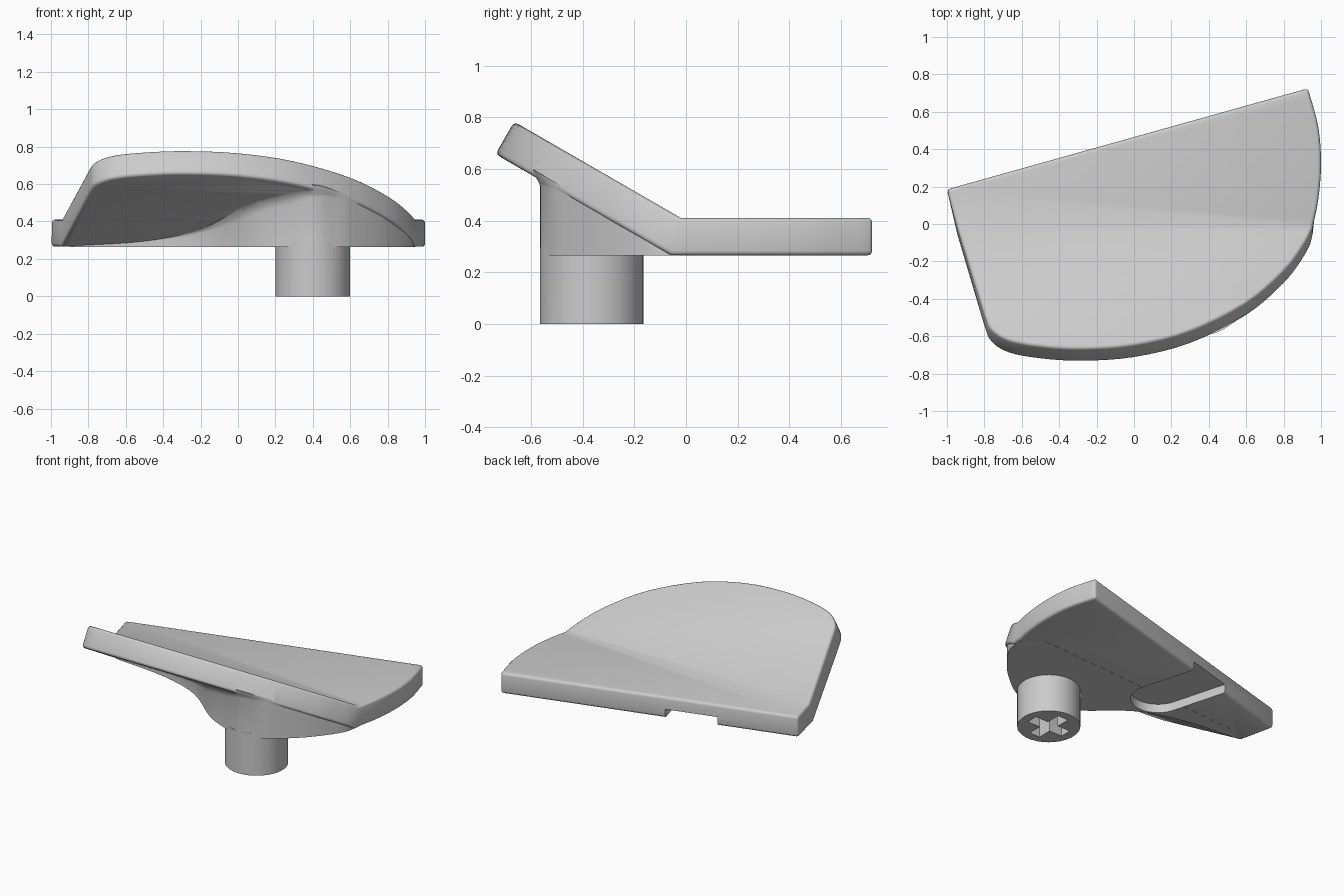
import bpy, bmesh, math
from mathutils import Vector, Matrix

default_cube = bpy.data.objects.get("Cube")
if default_cube:
    bpy.data.objects.remove(default_cube, do_unlink=True)

BASE, TOP, BEND = 0.265, 0.41, -0.02
THICK = TOP - BASE
TILT = math.radians(30)
SLOPE = math.tan(TILT)

grey = bpy.data.materials.new("light grey plastic")
grey.use_nodes = True
grey.diffuse_color = (0.6, 0.6, 0.6, 1)
grey.node_tree.nodes["Principled BSDF"].inputs["Base Color"].default_value = (0.6, 0.6, 0.6, 1)


def finish(bm, name):
    bmesh.ops.recalc_face_normals(bm, faces=bm.faces)
    mesh = bpy.data.meshes.new(name)
    bm.to_mesh(mesh)
    bm.free()
    mesh.materials.append(grey)
    obj = bpy.data.objects.new(name, mesh)
    bpy.context.collection.objects.link(obj)
    return obj


def spline(points, steps):
    """Smooth open curve through the given points."""
    pts = [Vector(p) for p in points]
    pts = [2 * pts[0] - pts[1]] + pts + [2 * pts[-1] - pts[-2]]
    curve = []
    for a, b, c, d in zip(pts, pts[1:], pts[2:], pts[3:]):
        for i in range(steps):
            t = i / steps
            curve.append(b + 0.5 * t * (c - a + t * (2 * a - 5 * b + 4 * c - d
                                                    + t * (3 * (b - c) + d - a))))
    return curve + [pts[-2]]


def prism(outline, low, high, name):
    bm = bmesh.new()
    face = bm.faces.new([bm.verts.new((x, y, low)) for x, y in outline])
    out = bmesh.ops.extrude_face_region(bm, geom=[face])
    moved = [v for v in out["geom"] if isinstance(v, bmesh.types.BMVert)]
    bmesh.ops.translate(bm, verts=moved, vec=(0, 0, high - low))
    return finish(bm, name)


def combine(target, other, operation):
    mod = target.modifiers.new(other.name, "BOOLEAN")
    mod.operation = operation
    mod.solver = "EXACT"
    mod.object = other
    other.hide_render = True


# Bent plate: a flat rear half and a front half that rises
front = spline([(-0.8, -0.48), (-0.765, -0.56), (-0.67, -0.62), (-0.5, -0.652),
                (-0.28, -0.665), (0, -0.645), (0.3, -0.57), (0.6, -0.42),
                (0.8, -0.25), (0.9, -0.12), (0.955, BEND)], 4)
side = spline([(0.955, BEND), (0.985, 0.13), (1, 0.32), (0.985, 0.52), (0.93, 0.725)], 4)
wing_rim = [Vector((-0.945, BEND))] + front
flat_rim = side + [Vector((-1, 0.185)), Vector((-0.945, BEND))]

bm = bmesh.new()


def rim_pair(p):
    x, y = p
    if abs(y - BEND) < 1e-5:
        low = (x, y - THICK * math.tan(TILT / 2), BASE)
        z = TOP
    elif y > BEND:
        low, z = (x, y, BASE), TOP
    else:
        z = TOP + SLOPE * (BEND - y)
        low = (x, y - THICK * math.sin(TILT), z - THICK * math.cos(TILT))
    return bm.verts.new((x, y, z)), bm.verts.new(low)


wing = [rim_pair(p) for p in wing_rim]
flat = [wing[-1]] + [rim_pair(p) for p in flat_rim[1:-1]] + [wing[0]]
for part in (wing, flat):
    bm.faces.new([pair[0] for pair in part])
    bm.faces.new([pair[1] for pair in reversed(part)])
    for (t1, b1), (t2, b2) in zip(part, part[1:]):
        bm.faces.new((t1, b1, b2, t2))
plate = finish(bm, "bent_plate")
bevel = plate.modifiers.new("soft_edges", "BEVEL")
bevel.width = 0.018
bevel.segments = 3
bevel.limit_method = "ANGLE"
bevel.angle_limit = math.radians(40)
bevel.use_clamp_overlap = False

# Support web under the rising half, flared where it meets the plate
web_curve = spline([(0.945, 0), (0.93, -0.11), (0.88, -0.2), (0.78, -0.325),
                    (0.66, -0.435), (0.54, -0.52), (0.4, -0.565), (0.26, -0.52),
                    (0.08, -0.43), (-0.19, -0.215), (-0.5, -0.11), (-0.9, -0.065)], 5)
web_outline = web_curve + [Vector((-0.85, 0)), Vector((-0.5, 0.02)), Vector((0.85, 0.1))]


def underside(y):
    return max(BASE + 0.035, TOP - THICK / math.cos(TILT) + SLOPE * (BEND - y))


bm = bmesh.new()
rings = [[], [], [], [], []]
count = len(web_outline)
for i, p in enumerate(web_outline):
    along = web_outline[(i + 1) % count] - web_outline[i - 1]
    outward = Vector((-along.y, along.x)).normalized()
    if outward.dot(p - Vector((0.4, 0.5))) < 0:
        outward = -outward
    ceiling = underside(p.y)
    strength = min(1, max(0, (0.55 - p.x) * 4)) if i < len(web_curve) else 0
    flare = strength * min(0.045, 0.3 * (ceiling - BASE - 0.035))
    drop = max(flare, 0.01)
    levels = [(0, BASE - 0.001), (0, ceiling - drop), (0.15, ceiling - 0.4 * drop)]
    for ring, (amount, z) in zip(rings, levels):
        q = p + outward * flare * amount
        ring.append(bm.verts.new((q.x, q.y, z)))
    for ring, amount, lift in ((rings[3], 0.6, 0), (rings[4], 1, 0.025)):
        q = p + outward * flare * amount
        ring.append(bm.verts.new((q.x, q.y, underside(q.y) + lift)))
for low, high in zip(rings, rings[1:]):
    for i in range(count):
        j = (i + 1) % count
        bm.faces.new((low[i], low[j], high[j], high[i]))
bm.faces.new(rings[0])
bm.faces.new(rings[-1])
bmesh.ops.triangulate(bm, faces=[f for f in bm.faces])
web = finish(bm, "support_web")

# Round stem
stem_at = Vector((0.4, -0.365))
circle = [stem_at + 0.2 * Vector((math.cos(a), math.sin(a)))
          for a in (math.tau * i / 64 for i in range(64))]
stem = prism(circle, 0, BASE + 0.03, "stem")

# Cross-shaped socket in the stem
LONG, THIN = 0.14, 0.04
quarter = [Vector((LONG, -THIN)), Vector((LONG, THIN)), Vector((THIN, THIN))]
cross = [stem_at + Matrix.Rotation(k * math.pi / 2, 2) @ p
         for k in range(4) for p in quarter]
socket = prism(cross, -0.05, 0.21, "socket_cutter")

# Round-ended slot under the rear edge, square to that edge
turn = Matrix.Rotation(math.atan2(0.54, 1.93), 2)
RADIUS = 0.175
slot_shape = [Vector((RADIUS * math.cos(a), RADIUS * math.sin(a)))
              for a in (math.pi + math.pi * i / 24 for i in range(25))]
slot_shape += [Vector((RADIUS, 0.8)), Vector((-RADIUS, 0.8))]
slot = prism([Vector((-0.2, 0)) + turn @ p for p in slot_shape],
             BASE - 0.1, BASE + 0.06, "slot_cutter")

combine(plate, web, "UNION")
combine(plate, stem, "UNION")
combine(plate, slot, "DIFFERENCE")
combine(plate, socket, "DIFFERENCE")

# Bake the joined body and drop the helpers
bpy.context.view_layer.update()
graph = bpy.context.evaluated_depsgraph_get()
baked = bpy.data.meshes.new_from_object(plate.evaluated_get(graph))
plate.modifiers.clear()
plate.data = baked
plate.name = "plate_with_stem"
for helper in (web, stem, slot, socket):
    bpy.data.objects.remove(helper, do_unlink=True)
for face in baked.polygons:
    face.material_index = 0
    face.use_smooth = True
baked.set_sharp_from_angle(angle=math.radians(32))
baked.update()
